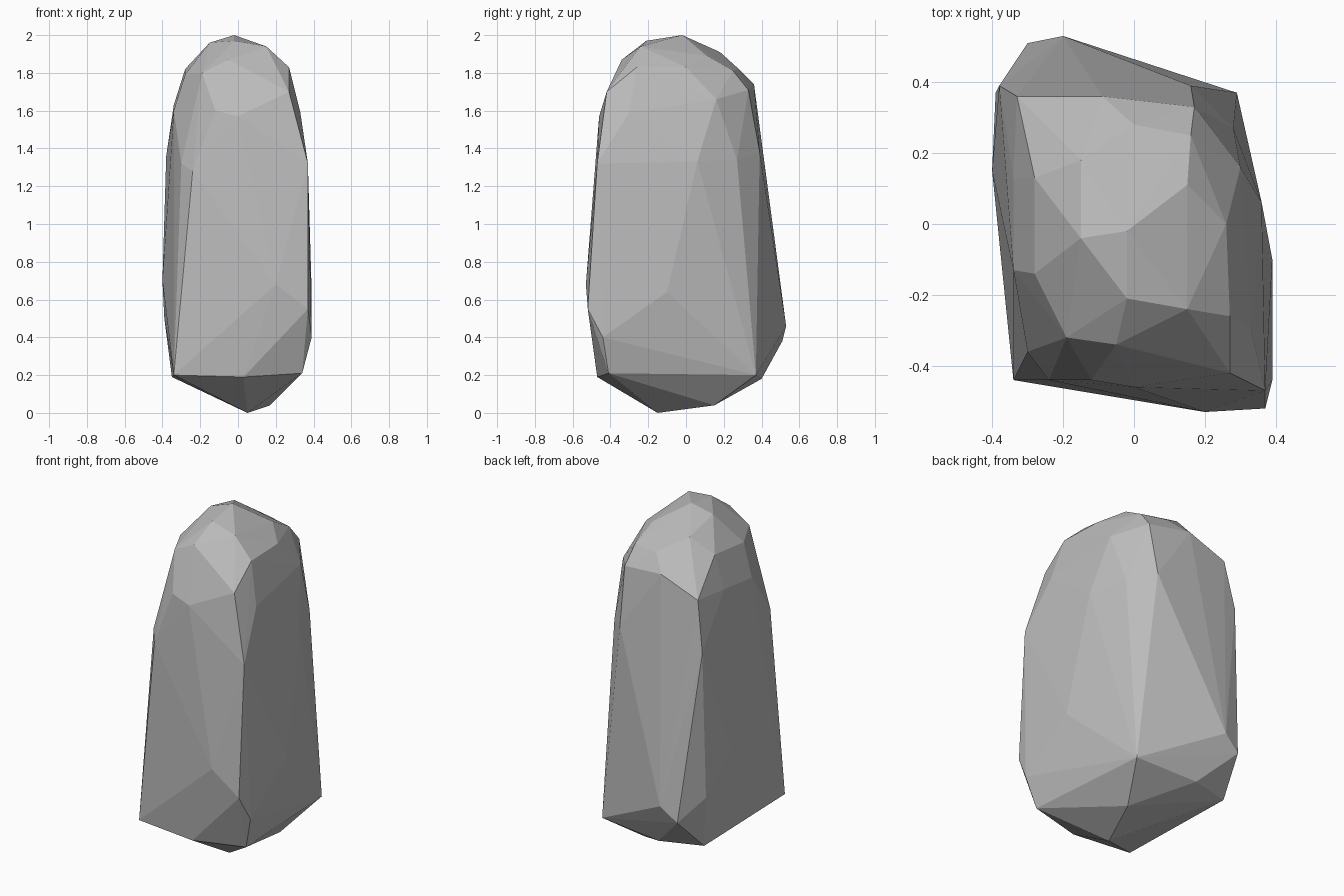
import bpy
import bmesh

# Remove the default cube only
default_cube = bpy.data.objects.get("Cube")
if default_cube:
    bpy.data.objects.remove(default_cube, do_unlink=True)


def make_material(name, colour):
    """Plain flat material shown the same in viewport and render."""
    material = bpy.data.materials.new(name)
    material.use_nodes = True
    material.diffuse_color = colour
    shader = next(n for n in material.node_tree.nodes if n.type == "BSDF_PRINCIPLED")
    shader.inputs["Base Color"].default_value = colour
    shader.inputs["Roughness"].default_value = 0.9
    return material


def chiselled_stone(name, bands, material):
    """Wrap a tight faceted skin around the corner points of every band."""
    mesh = bpy.data.meshes.new(name)
    bm = bmesh.new()
    for corners in bands:
        for x, y, z in corners:
            bm.verts.new((x / 100, y / 100, z / 100))
    hull = bmesh.ops.convex_hull(bm, input=bm.verts[:], use_existing_faces=False)
    leftovers = {v for key in ("geom_interior", "geom_unused") for v in hull[key]
                 if isinstance(v, bmesh.types.BMVert)}
    if leftovers:
        bmesh.ops.delete(bm, geom=list(leftovers), context="VERTS")
    bmesh.ops.recalc_face_normals(bm, faces=bm.faces[:])
    for face in bm.faces:
        face.smooth = False
    bm.to_mesh(mesh)
    bm.free()
    mesh.materials.append(material)
    stone = bpy.data.objects.new(name, mesh)
    bpy.context.collection.objects.link(stone)
    return stone


# Corner points in hundredths of a unit, grouped by height
# Rounded crown
crown = [(-2, -2, 200), (-15, -4, 196), (-2, -21, 197), (15, -24, 194),
         (15, 11, 189), (-15, 18, 191), (26, 0, 183), (27, -26, 183),
         (-5, -34, 187), (-19, -32, 180), (-28, -14, 179), (-28, 13, 182),
         (0, 28, 182), (16, 25, 181)]

# Sloping shoulders
shoulders = [(-9, 36, 174), (17, 33, 171), (-33, 36, 165), (30, 16, 166),
             (27, -42, 170), (0, -46, 157), (-12, -44, 160), (33, -30, 159),
             (-34, 13, 163), (-34, -13, 160)]

# Long upright sides
flanks = [(-38, 39, 136), (16, 39, 138), (-3, 38, 144), (28, 27, 134),
          (36, 6, 133), (37, -47, 132), (-24, -44, 128), (-30, -36, 132),
          (-40, 15, 70), (39, -10, 64)]

# Widest part near the ground
foot = [(20, -53, 68), (37, -52, 55), (39, -44, 40), (-20, 53, 46),
        (-30, 51, 38), (-39, 37, 50)]

# Undercut base
base = [(-34, -44, 20), (3, -47, 19), (34, -41, 21), (29, 37, 20),
        (-10, 40, 18), (-35, 33, 19), (17, 15, 4), (5, -15, 0)]

stone_grey = make_material("stone grey", (0.5, 0.5, 0.5, 1.0))
chiselled_stone("standing_stone", (crown, shoulders, flanks, foot, base), stone_grey)
